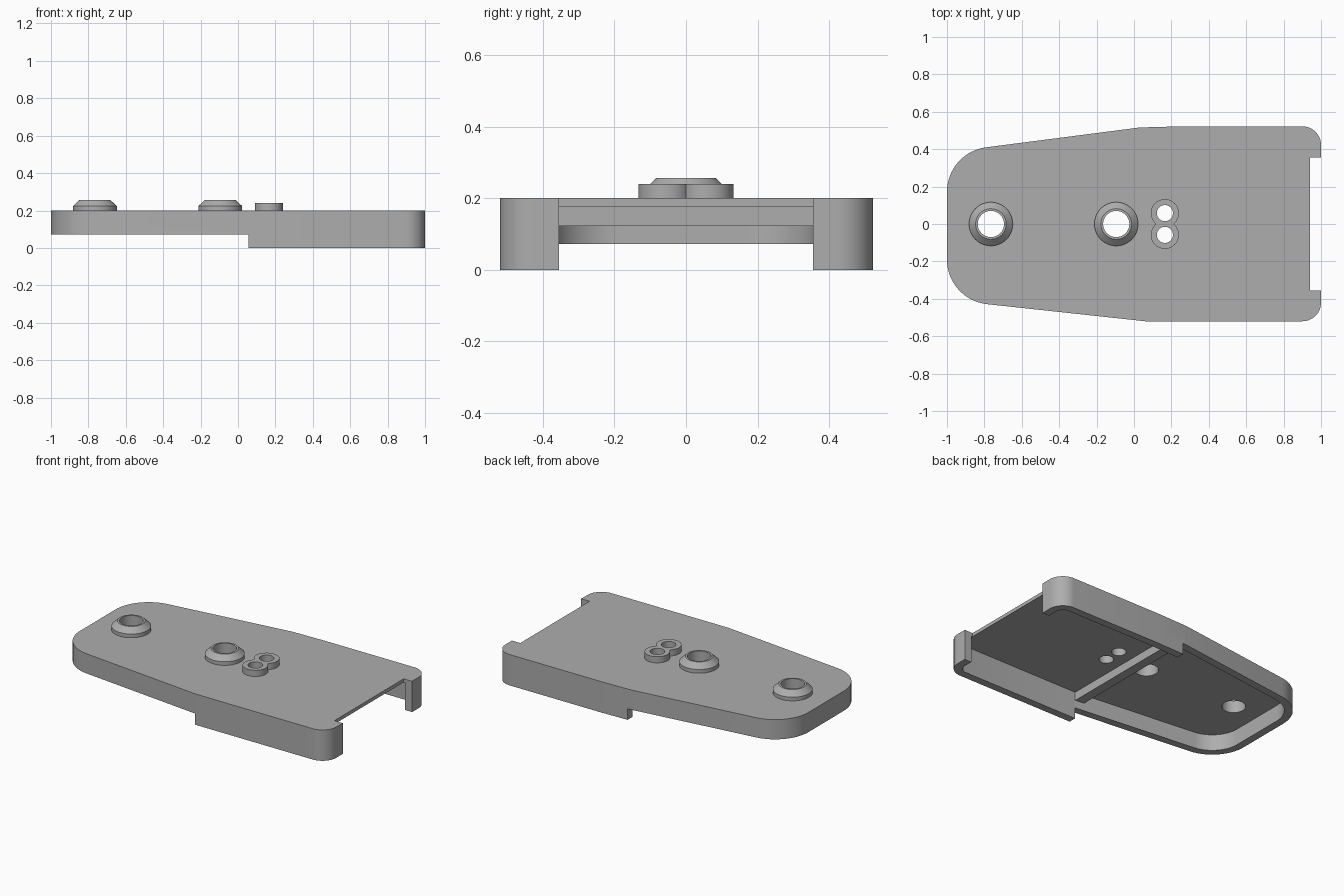
import bpy, bmesh
from math import cos, sin, pi, radians

cube = bpy.data.objects.get("Cube")
if cube:
    bpy.data.objects.remove(cube)

WALL, TOP, UNDER = 0.05, 0.20, 0.177

grey = bpy.data.materials.new("plain_grey")
grey.use_nodes = True
colour = (0.42, 0.42, 0.42, 1)
grey.diffuse_color = colour
grey.node_tree.nodes["Principled BSDF"].inputs["Base Color"].default_value = colour


def finish(name, bm):
    bmesh.ops.recalc_face_normals(bm, faces=bm.faces)
    mesh = bpy.data.meshes.new(name)
    bm.to_mesh(mesh)
    bm.free()
    mesh.materials.append(grey)
    obj = bpy.data.objects.new(name, mesh)
    bpy.context.collection.objects.link(obj)
    return obj


def prism(name, points, z0, z1):
    bm = bmesh.new()
    face = bm.faces.new([bm.verts.new((x, y, z0)) for x, y in points])
    grown = bmesh.ops.extrude_face_region(bm, geom=[face])
    for v in grown["geom"]:
        if isinstance(v, bmesh.types.BMVert):
            v.co.z = z1
    return finish(name, bm)


def box(name, x0, x1, y0, y1, z0, z1):
    return prism(name, [(x0, y0), (x1, y0), (x1, y1), (x0, y1)], z0, z1)


def arc(cx, cy, r, start, end, n=16):
    angles = [radians(start + (end - start) * i / n) for i in range(n + 1)]
    return [(cx + r * cos(a), cy + r * sin(a)) for a in angles]


def circle(cx, cy, r, n=48):
    return arc(cx, cy, r, 0, 360, n)[:-1]


def outline(d):
    """Tapered plan shape, moved inwards by d."""
    return (arc(0.90, 0.422, 0.10 - d, 0, 90) + [(0.25, 0.522 - d), (0.03, 0.516 - d)]
            + arc(-0.76, 0.172, 0.24 - d, 97.5, 180)
            + arc(-0.76, -0.19, 0.24 - d, 180, 263.5)
            + [(0.06, -0.52 + d)] + arc(0.90, -0.42, 0.10 - d, 270, 360))


def lathe(name, cx, profile, n=48):
    bm = bmesh.new()
    rings = [[bm.verts.new((cx + r * cos(2 * pi * i / n), r * sin(2 * pi * i / n), z))
              for i in range(n)] for r, z in profile]
    for low, high in zip(rings, rings[1:]):
        for i in range(n):
            j = (i + 1) % n
            bm.faces.new((low[i], low[j], high[j], high[i]))
    bm.faces.new(rings[0])
    bm.faces.new(rings[-1])
    return finish(name, bm)


def combine(target, other, operation):
    mod = target.modifiers.new("combine", 'BOOLEAN')
    mod.operation, mod.solver, mod.object = operation, 'EXACT', other
    bpy.context.view_layer.objects.active = target
    bpy.ops.object.modifier_apply(modifier=mod.name)
    bpy.data.objects.remove(other)


# Hollow cover with a shallow narrow half and an open wide end
cover = prism("cover", outline(0), 0, TOP)
combine(cover, prism("cavity", outline(WALL), -0.1, UNDER), 'DIFFERENCE')
combine(cover, box("step_cutter", -1.2, 0.057, -0.7, 0.7, -0.1, 0.072), 'DIFFERENCE')
combine(cover, box("end_notch", 0.94, 1.2, -0.355, 0.355, -0.1, 0.4), 'DIFFERENCE')

# Cross rib under the top plate
combine(cover, box("rib", -0.005, 0.057, -0.49, 0.49, 0.122, 0.185), 'UNION')

# Chamfered bosses and the paired small collars
for x in (-0.765, -0.095):
    combine(cover, lathe("boss", x, [(0.117, 0.19), (0.117, 0.224), (0.082, 0.257)]), 'UNION')
for y in (-0.058, 0.058):
    combine(cover, prism("collar", circle(0.165, y, 0.075), 0.19, 0.24), 'UNION')

# Through holes
for x, y, r in ((-0.765, 0, 0.07), (-0.095, 0, 0.07), (0.165, -0.058, 0.043), (0.165, 0.058, 0.043)):
    combine(cover, prism("bore", circle(x, y, r), 0.05, 0.4), 'DIFFERENCE')

# Smooth curves, sharp edges
bpy.ops.object.select_all(action='DESELECT')
cover.select_set(True)
bpy.context.view_layer.objects.active = cover
bpy.ops.object.shade_smooth_by_angle(angle=radians(30))
